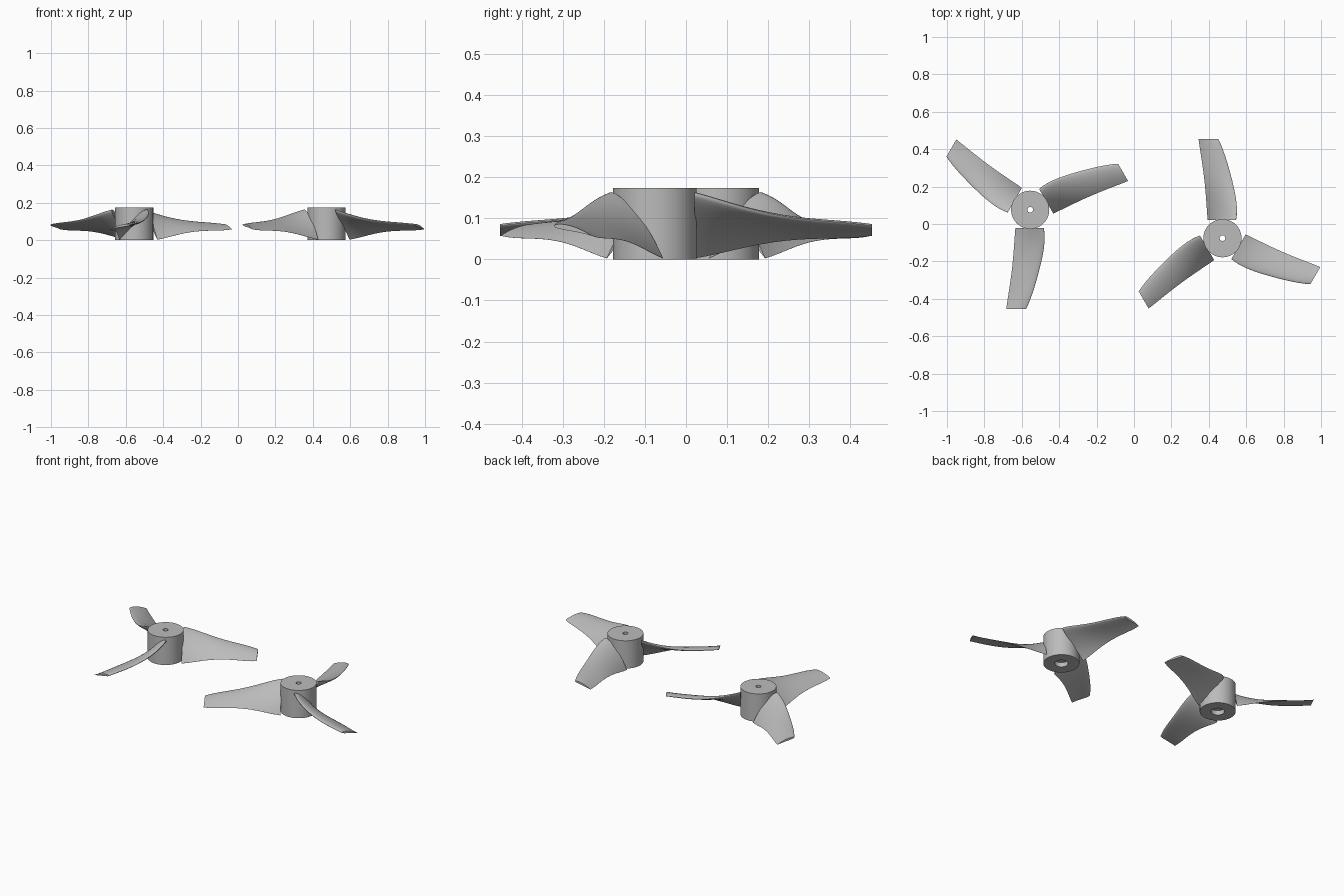
import bpy, bmesh, math
from mathutils import Matrix, Vector

if "Cube" in bpy.data.objects:
    bpy.data.objects.remove(bpy.data.objects["Cube"])

grey = bpy.data.materials.new("plain grey")
grey.diffuse_color = (0.5, 0.5, 0.5, 1)
grey.use_nodes = True
grey.node_tree.nodes["Principled BSDF"].inputs["Base Color"].default_value = grey.diffuse_color

# Blade stations: radius, trailing lateral, trailing z, leading lateral, leading z
STATIONS = [
    (0.097, -0.079, 0.003, 0.072, 0.163),
    (0.162, -0.084, 0.016, 0.077, 0.144),
    (0.242, -0.090, 0.034, 0.067, 0.121),
    (0.376, -0.105, 0.050, 0.034, 0.097),
    (0.530, -0.128, 0.058, -0.022, 0.082),
]


def station(r):
    """Smooth interpolation of the stations at radius r."""
    out = []
    for k in range(1, 5):
        total = 0
        for i, a in enumerate(STATIONS):
            w = a[k]
            for j, b in enumerate(STATIONS):
                if i != j:
                    w *= (r - b[0]) / (a[0] - b[0])
            total += w
        out.append(total)
    return out


def section(r, n=14):
    """Closed cambered aerofoil loop at radius r; u runs leading to trailing."""
    tx, tz, lx, lz = station(r)
    lead, trail = Vector((lx, lz)), Vector((tx, tz))
    chord = trail - lead
    up = Vector((chord.y, -chord.x))
    us = [0.5 - 0.5 * math.cos(math.pi * i / n) for i in range(n + 1)]

    def point(u, side):
        t = 0.6 * (0.2969 * math.sqrt(u) - 0.126 * u - 0.3516 * u**2
                   + 0.2843 * u**3 - 0.1015 * u**4)
        camber = 0.16 * u * (1 - u)
        p = lead + chord * u + up * (camber + side * t)
        return Vector((p.x, -r, max(p.y, 0.0)))

    return [point(u, 1) for u in us] + [point(u, -1) for u in reversed(us[1:])]


def finish(name, bm, angle):
    bmesh.ops.recalc_face_normals(bm, faces=bm.faces)
    mesh = bpy.data.meshes.new(name)
    bm.to_mesh(mesh)
    bm.free()
    mesh.materials.append(grey)
    ob = bpy.data.objects.new(name, mesh)
    bpy.context.collection.objects.link(ob)
    bpy.ops.object.select_all(action='DESELECT')
    ob.select_set(True)
    bpy.context.view_layer.objects.active = ob
    bpy.ops.object.shade_smooth_by_angle(angle=math.radians(angle))


def blade(name, matrix, steps=16):
    """Lofted twisted blade with flat root and tip."""
    bm = bmesh.new()
    r0, r1 = STATIONS[0][0], STATIONS[-1][0]
    loops = [[bm.verts.new(matrix @ p) for p in section(r0 + (r1 - r0) * i / steps)]
             for i in range(steps + 1)]
    n = len(loops[0])
    for a, b in zip(loops, loops[1:]):
        for i in range(n):
            j = (i + 1) % n
            bm.faces.new((a[i], a[j], b[j], b[i]))
    bm.faces.new(loops[0])
    bm.faces.new(loops[-1])
    finish(name, bm, 40)


def hub(name, matrix, n=64):
    """Turned hub with a shaft hole and a wider pocket underneath."""
    profile = [(0.015, 0.174), (0.102, 0.174), (0.102, 0), (0.038, 0),
               (0.038, 0.028), (0.015, 0.028)]
    bm = bmesh.new()
    rings = [[bm.verts.new(matrix @ Vector((r * math.cos(2 * math.pi * i / n),
                                           r * math.sin(2 * math.pi * i / n), z)))
              for i in range(n)] for r, z in profile]
    for a, b in zip(rings, rings[1:] + rings[:1]):
        for i in range(n):
            j = (i + 1) % n
            bm.faces.new((a[i], a[j], b[j], b[i]))
    finish(name, bm, 30)


# Two opposite-handed propellers
for side, x, y, flip in (("left", -0.555, 0.076, 1), ("right", 0.473, -0.076, -1)):
    place = Matrix.Translation((x, y, 0)) @ Matrix.Diagonal((1, flip, 1, 1))
    hub(side + "_hub", place)
    for k in range(3):
        blade(f"{side}_blade_{k + 1}", place @ Matrix.Rotation(math.radians(120 * k), 4, 'Z'))
